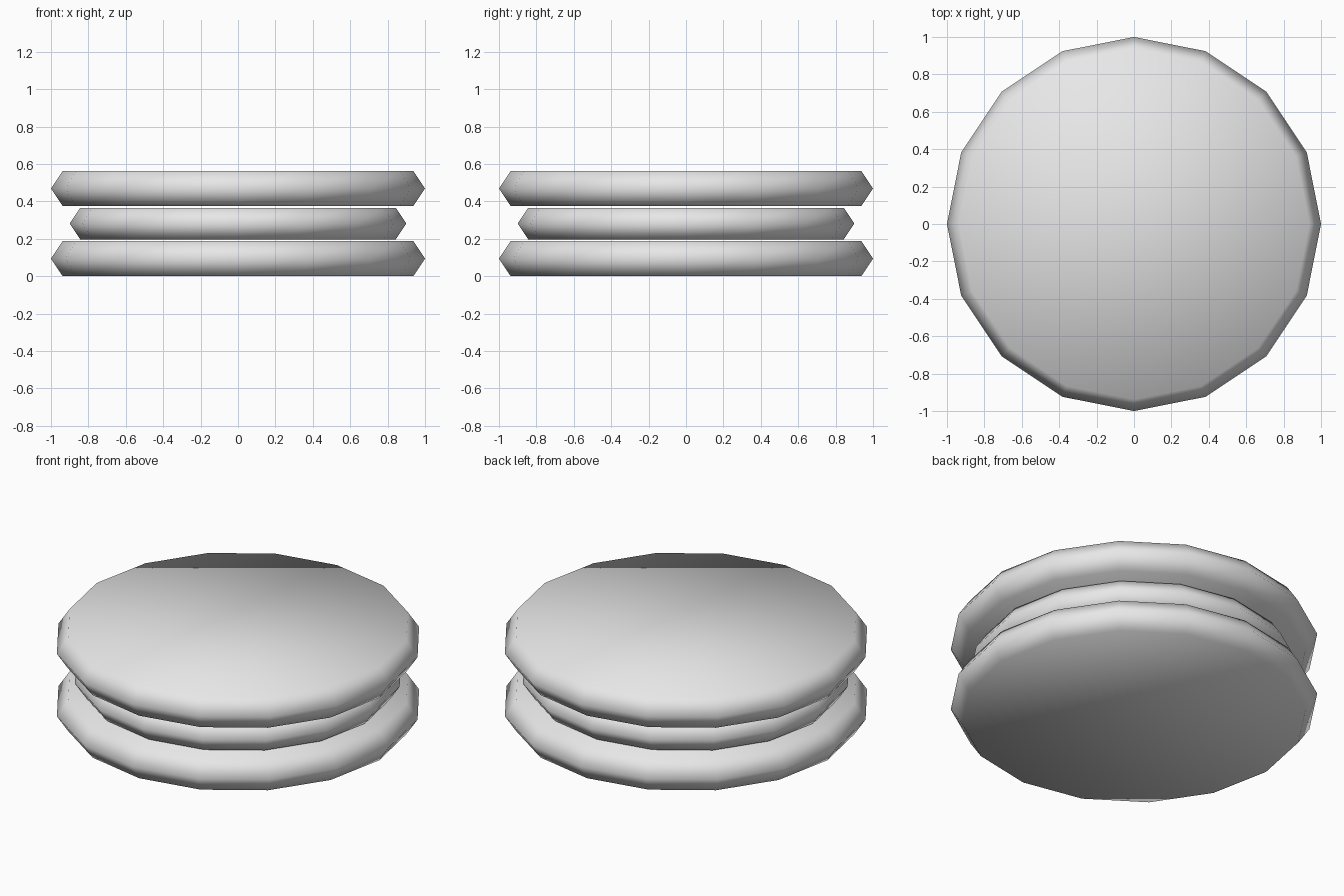
import bpy, bmesh
from math import cos, sin, tau

default_cube = bpy.data.objects.get("Cube")
if default_cube:
    bpy.data.objects.remove(default_cube, do_unlink=True)

SIDES = 16
THICK = 0.1875   # height of one full-size disc
CAP = 0.9375     # cap radius relative to the rim

grey = bpy.data.materials.new("light grey")
grey.use_nodes = True
grey.diffuse_color = (0.8, 0.8, 0.8, 1)
grey.node_tree.nodes["Principled BSDF"].inputs["Base Color"].default_value = (0.8, 0.8, 0.8, 1)


def disc(name, z, scale):
    """Low-poly disc with a pointed rim, smooth shaded throughout."""
    bm = bmesh.new()
    profile = [(CAP, -THICK / 2), (1, 0), (CAP, THICK / 2)]
    rings = [[bm.verts.new((r * cos(tau * i / SIDES), r * sin(tau * i / SIDES), h))
              for i in range(SIDES)] for r, h in profile]
    for low, high in zip(rings, rings[1:]):
        for i in range(SIDES):
            j = (i + 1) % SIDES
            bm.faces.new((low[i], low[j], high[j], high[i]))
    bm.faces.new(rings[0][::-1])
    bm.faces.new(rings[-1])
    for face in bm.faces:
        face.smooth = True
    mesh = bpy.data.meshes.new(name)
    bm.to_mesh(mesh)
    bm.free()
    mesh.materials.append(grey)
    ob = bpy.data.objects.new(name, mesh)
    ob.location.z = z
    ob.scale = (scale, scale, scale)
    bpy.context.collection.objects.link(ob)


# Stack of three discs, the middle one slightly smaller
for layer, (name, scale) in enumerate([("bottom_disc", 1), ("middle_disc", 0.9), ("top_disc", 1)]):
    disc(name, THICK * (layer + 0.5), scale)
